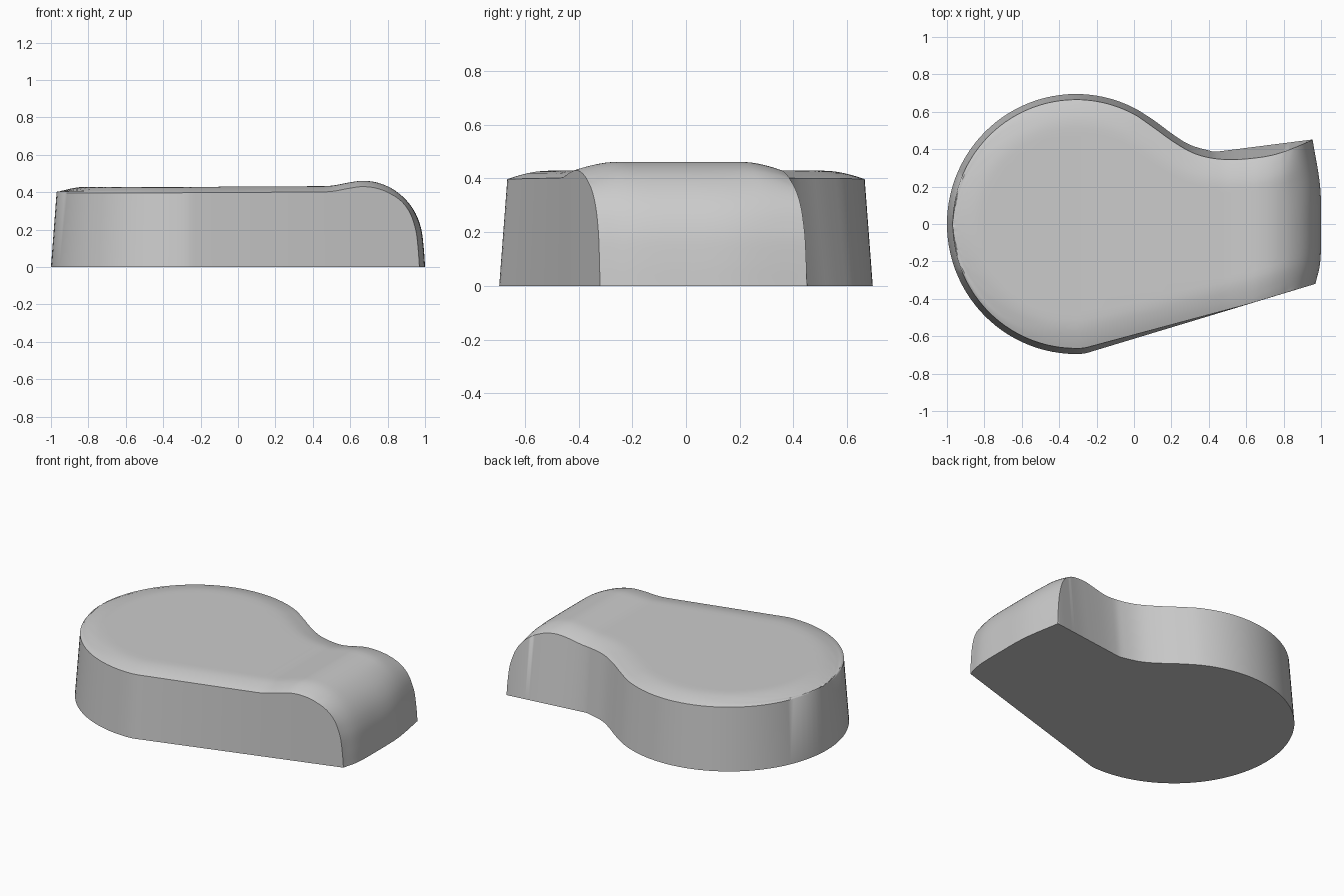
import bpy, bmesh, math
from mathutils import Vector

if "Cube" in bpy.data.objects:
    bpy.data.objects.remove(bpy.data.objects["Cube"])


def curve(pts, n=8):
    """Catmull-Rom curve through 2D points."""
    p = [Vector(q) for q in pts]
    p = [2 * p[0] - p[1]] + p + [2 * p[-1] - p[-2]]
    out = []
    for a, b, c, d in zip(p, p[1:], p[2:], p[3:]):
        for k in range(n):
            t = k / n
            out.append(0.5 * (2 * b + (c - a) * t + (2 * a - 5 * b + 4 * c - d) * t * t
                              + (3 * b - a - 3 * c + d) * t ** 3))
    return out + [p[-2]]


def at(pts, x):
    """Linear lookup of y at x."""
    if x <= pts[0][0]:
        return pts[0][1]
    for a, b in zip(pts, pts[1:]):
        if x <= b[0]:
            return a[1] + (b[1] - a[1]) * (x - a[0]) / (b[0] - a[0])
    return pts[-1][1]


CX = -0.31  # centre of the round end


def outline(x, rx, ry, join, side, pts):
    if x < join:
        return side * ry * math.sqrt(max(0, 1 - ((x - CX) / rx) ** 2))
    return at(pts, x)


# Side outlines at the floor and at the top rim
back_low = curve([(0.02, 0.611), (0.12, 0.545), (0.2, 0.485), (0.3, 0.423), (0.43, 0.385)]) + [(0.955, 0.452)]
back_rim = curve([(0.02, 0.576), (0.12, 0.505), (0.2, 0.447), (0.3, 0.387), (0.4, 0.355), (0.53, 0.344),
                  (0.7, 0.36), (0.82, 0.393), (0.955, 0.45)])
front_low = [(-0.26, -0.692), (0.97, -0.32)]
front_rim = [(-0.26, -0.662), (0.6, -0.431), (0.97, -0.32)]

# Long profile: flat top, small hump, rounded drop to the floor
hump = curve([(0.4, 0.432), (0.5, 0.435), (0.6, 0.453), (0.67, 0.461), (0.75, 0.45), (0.83, 0.415),
              (0.9, 0.357), (0.95, 0.285), (0.98, 0.2), (0.993, 0.1), (1.0, 0)], 5)
stations = [(CX - 0.66 * math.cos(math.pi / 2 * i / 26), 0.428) for i in range(26)]
stations += [(CX + 0.71 * i / 26, 0.428 + 0.004 * i / 26) for i in range(26)]
stations += [tuple(p) for p in hump]
bulge = curve([(0, 0.03), (0.155, 0.004), (0.4, 0), (0.68, 0.005), (1, 0.045)])
V = [0.5 - 0.5 * math.cos(math.pi * j / 32) for j in range(33)]


def rim_y(x):
    return (outline(x, 0.66, 0.665, -0.26, -1, front_rim),
            outline(x, 0.66, 0.665, 0.02, 1, back_rim))


def low_point(x, k):
    if x < CX:
        x = CX + (x - CX) * 0.69 / 0.66
    y = outline(x, 0.69, 0.695, (-0.26, 0.02)[k], (-1, 1)[k], (front_low, back_low)[k])
    return (x, y, 0)


rim = [Vector((x, y)) for x, z in stations for y in rim_y(x)]

bm = bmesh.new()
rows, lows = [], []
for X, Z in stations:
    w = min(1, max(0, (X - 0.8) / 0.17))
    row = []
    for v in V:
        x = X - w * at(bulge, v)
        f, b = rim_y(x)
        y = f + (b - f) * v
        z = Z
        if X < 0.97:  # rolled-off rim
            d = min((r - Vector((x, y))).length for r in rim)
            if v in (V[0], V[-1]):
                d = 0
            fade = min(1, max(0, (0.97 - X) / 0.15))
            z -= 0.031 * fade * max(0, 1 - d / 0.14) ** 1.6
        row.append(bm.verts.new((x, y, max(0, z))))
    rows.append(row)
    lows.append([bm.verts.new(low_point(row[-k].co.x, k)) for k in (0, 1)])

# Top skin and side walls
for i in range(len(rows) - 1):
    a, b = rows[i], rows[i + 1]
    for j in range(len(V) - 1):
        bm.faces.new((a[j], b[j], b[j + 1], a[j + 1]))
    bm.faces.new((lows[i][0], lows[i + 1][0], b[0], a[0]))
    bm.faces.new((a[-1], b[-1], lows[i + 1][1], lows[i][1]))

# Weld the tips and close the flat base
bmesh.ops.remove_doubles(bm, verts=bm.verts, dist=0.0015)
bmesh.ops.holes_fill(bm, edges=bm.edges, sides=0)
bmesh.ops.recalc_face_normals(bm, faces=bm.faces)

mesh = bpy.data.meshes.new("rounded_body")
bm.to_mesh(mesh)
bm.free()
body = bpy.data.objects.new("rounded_body", mesh)
bpy.context.collection.objects.link(body)
bpy.context.view_layer.objects.active = body
body.select_set(True)
bpy.ops.object.shade_smooth_by_angle(angle=math.radians(40))
